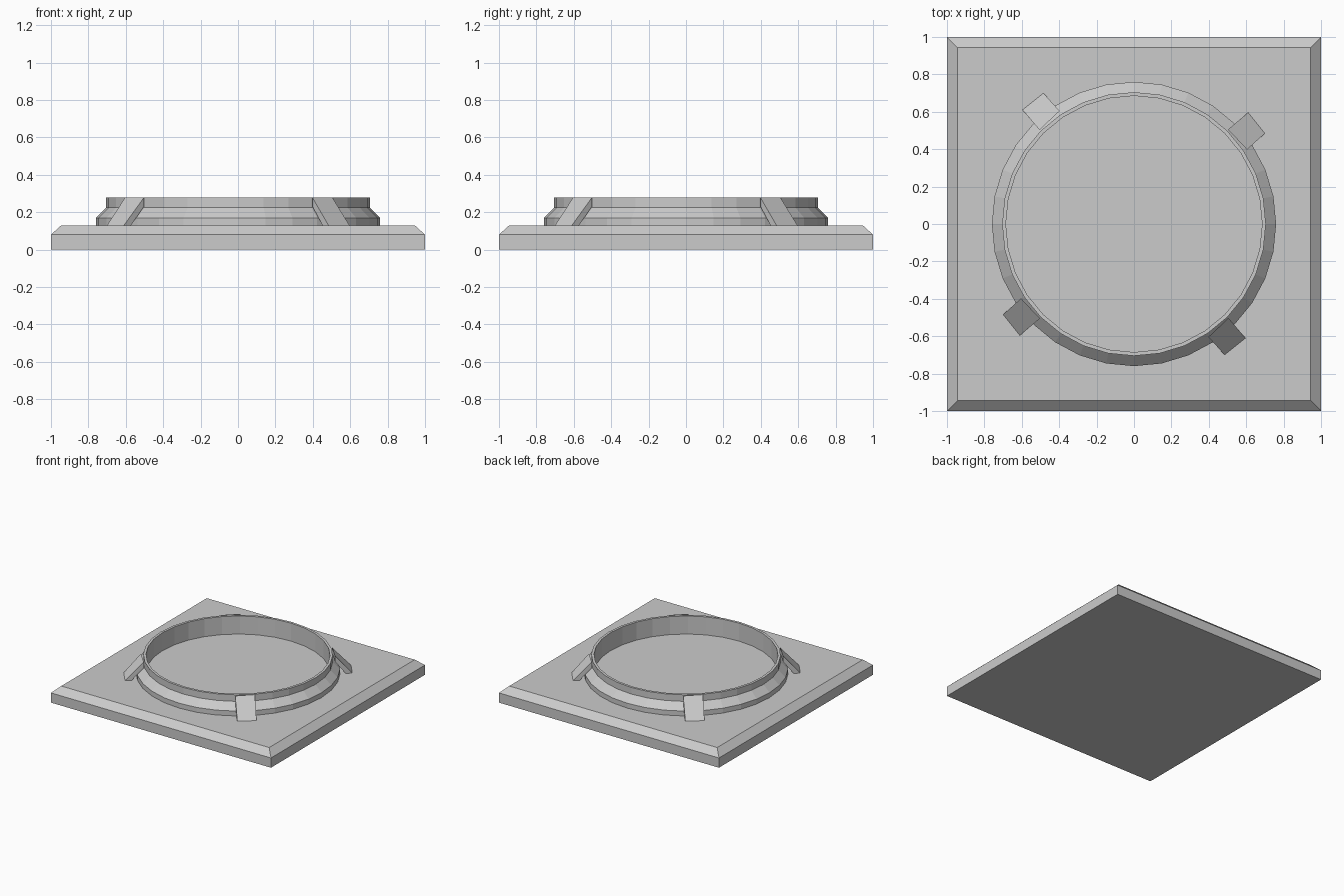
import bpy, bmesh, math
from mathutils import Matrix

if "Cube" in bpy.data.objects:
    bpy.data.objects.remove(bpy.data.objects["Cube"])


def mesh_object(name, verts, faces):
    """Create an object from verts and faces, with outward normals."""
    mesh = bpy.data.meshes.new(name)
    mesh.from_pydata(verts, [], faces)
    bm = bmesh.new()
    bm.from_mesh(mesh)
    bmesh.ops.recalc_face_normals(bm, faces=bm.faces)
    bm.to_mesh(mesh)
    bm.free()
    obj = bpy.data.objects.new(name, mesh)
    bpy.context.collection.objects.link(obj)
    return obj


def loft(name, rings, closed=False):
    """Join equal rings of points; cap the ends, or close into a loop."""
    n, m = len(rings[0]), len(rings)
    verts = [p for ring in rings for p in ring]
    faces = []
    for i in range(m if closed else m - 1):
        a, b = i * n, (i + 1) % m * n
        faces += [(a + j, a + (j + 1) % n, b + (j + 1) % n, b + j) for j in range(n)]
    if not closed:
        faces += [tuple(range(n)), tuple(range((m - 1) * n, m * n))]
    return mesh_object(name, verts, faces)


PLATE_TOP, RING_TOP = 0.13, 0.278

# Square plate with a chamfered top edge
def square(h, z):
    return [(-h, -h, z), (h, -h, z), (h, h, z), (-h, h, z)]

loft("base_plate", [square(1, 0), square(1, 0.08), square(0.945, PLATE_TOP)])

# Stepped collar: profile (radius, height) turned in 32 steps
SIDES = 32
profile = [(0.685, PLATE_TOP), (0.76, PLATE_TOP), (0.76, 0.17),
           (0.705, 0.224), (0.705, RING_TOP), (0.685, RING_TOP)]
rings = []
for i in range(SIDES):
    a = 2 * math.pi * i / SIDES
    rings.append([(r * math.cos(a), r * math.sin(a), z) for r, z in profile])
loft("collar", rings, closed=True)

# Four sloping clips leaning on the collar
inner = [(0.503, 0.505), (0.604, 0.398)]
outer = [(0.61, 0.596), (0.70, 0.484)]
dx, dy = 0.038, 0.032   # inward shift of the underside at the foot
(i0, i1), (o0, o1) = inner, outer
top = [(*i0, RING_TOP), (*i1, RING_TOP), (*o1, PLATE_TOP), (*o0, PLATE_TOP)]
under = [(*i0, 0.23), (*i1, 0.23),
         (o1[0] - dx, o1[1] - dy, PLATE_TOP), (o0[0] - dx, o0[1] - dy, PLATE_TOP)]
for k in range(4):
    clip = loft(f"clip_{k + 1}", [under, top])
    clip.data.transform(Matrix.Rotation(k * math.pi / 2, 4, 'Z'))
